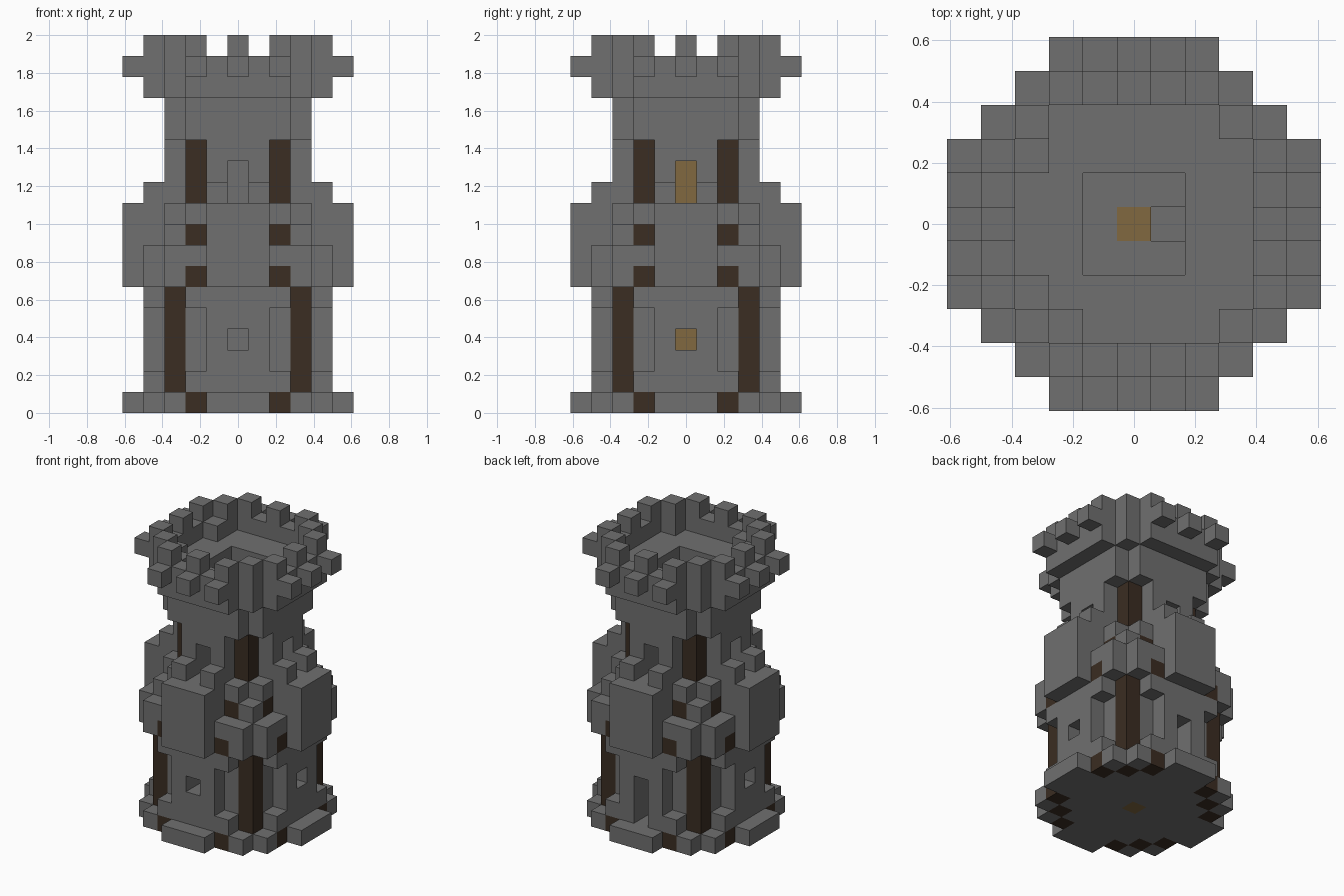
import bpy
import bmesh
from mathutils import Vector

if "Cube" in bpy.data.objects:
    bpy.data.objects.remove(bpy.data.objects["Cube"], do_unlink=True)

U = 2 / 18  # edge of one block


def material(name, rgb):
    m = bpy.data.materials.new(name)
    m.use_nodes = True
    m.diffuse_color = (*rgb, 1)
    bsdf = m.node_tree.nodes["Principled BSDF"]
    bsdf.inputs["Base Color"].default_value = (*rgb, 1)
    bsdf.inputs["Roughness"].default_value = 0.9
    return m


STONE = material("stone grey", (0.16, 0.16, 0.16))
TIMBER = material("timber brown", (0.043, 0.026, 0.016))
GLOW = material("lamp amber", (0.22, 0.14, 0.05))


def plan(*half):
    """Stepped round floor plan: half width of each row, from the middle row out."""
    return {(x, y) for j, h in enumerate(half) for y in (-j, j)
            for x in range(-h, h + 1)}


def mirrored(*pairs):
    """Repeat plan cells in all four quadrants and across the diagonal."""
    return {(sx * p, sy * q) for a, b in pairs for p, q in ((a, b), (b, a))
            for sx in (-1, 1) for sy in (-1, 1)}


def stack(cells, *layers):
    return {(x, y, z) for x, y in cells for z in layers}


# Floor plans
foot = plan(5, 5, 4, 4, 3, 1)
wall = plan(4, 4, 4, 3, 2)
wall_recessed = plan(4, 4, 3, 3, 1)
turret = plan(3, 3, 2, 1)
deck = plan(3, 3, 3, 2)
rim = wall - deck
merlons = {(x, y) for x, y in rim if abs(x) != 1 and abs(y) != 1}
well = plan(1, 1)

# Timber posts and the lamp core
timber = (stack(mirrored((2, 4), (3, 3)), 0, 6)
          | stack(mirrored((3, 3)), *range(1, 6))
          | stack(mirrored((2, 3)), 8)
          | stack(mirrored((2, 2)), 10, 11, 12))
core = stack({(0, 0)}, *range(12))

# Window slots, the back door and the open shaft in the deck
openings = stack(well, *range(12, 16))
for layers, face in (((3,), 4), ((10, 11), 3)):
    for d in (face, face - 1):
        openings |= stack({(0, d), (0, -d), (-d, 0)}, *layers)
    openings |= stack({(x, 0) for x in range(1, face + 1)}, *layers)
openings |= stack({(0, 4), (0, 3)}, 1, 2)

# Stone parts
parts = {
    "base_plinth": stack(foot, 0),
    "lower_walls": stack(wall, 1, 5) | stack(wall_recessed, 2, 3, 4),
    "middle_gallery": stack(foot, 6, 7) | stack(plan(5, 5, 3, 3, 1, 1), 8)
    | stack(plan(5, 5, 3, 2, 1, 1), 9),
    "upper_walls": stack(turret, 10, 11, 12) | stack(deck, 13, 14)
    | stack(mirrored((1, 4)), 10),
    "battlements": stack(wall, 15)
    | stack(rim | mirrored((0, 5), (2, 5)) | {(-3, 2), (-3, -2), (-2, -3)}, 16)
    | stack(merlons, 17),
}
parts = {name: cells - openings - timber - core for name, cells in parts.items()}
solid = set().union(timber, core, *parts.values())


def build(name, cells, mat):
    """Skin the exposed sides of the blocks and merge the flat areas."""
    bm = bmesh.new()
    corners = {}

    def corner(p):
        key = tuple(round(c * 2) for c in p)
        if key not in corners:
            corners[key] = bm.verts.new(Vector(p) * U)
        return corners[key]

    for cell in sorted(cells):
        mid = Vector(cell) + Vector((0, 0, 0.5))
        for axis in range(3):
            for sign in (-1, 1):
                n = Vector((0, 0, 0))
                n[axis] = sign
                if tuple(int(c + d) for c, d in zip(cell, n)) in solid:
                    continue
                a = Vector((0, 0, 0))
                a[(axis + 1) % 3] = 0.5
                b = n.cross(a)
                c = mid + n / 2
                bm.faces.new([corner(q) for q in
                              (c - a - b, c + a - b, c + a + b, c - a + b)])
    bmesh.ops.dissolve_limit(bm, angle_limit=0.01, verts=bm.verts, edges=bm.edges)
    mesh = bpy.data.meshes.new(name)
    bm.to_mesh(mesh)
    bm.free()
    mesh.materials.append(mat)
    bpy.context.collection.objects.link(bpy.data.objects.new(name, mesh))


for part, part_cells in parts.items():
    build(part, part_cells, STONE)
build("timber_posts", timber, TIMBER)
build("lamp_core", core, GLOW)
